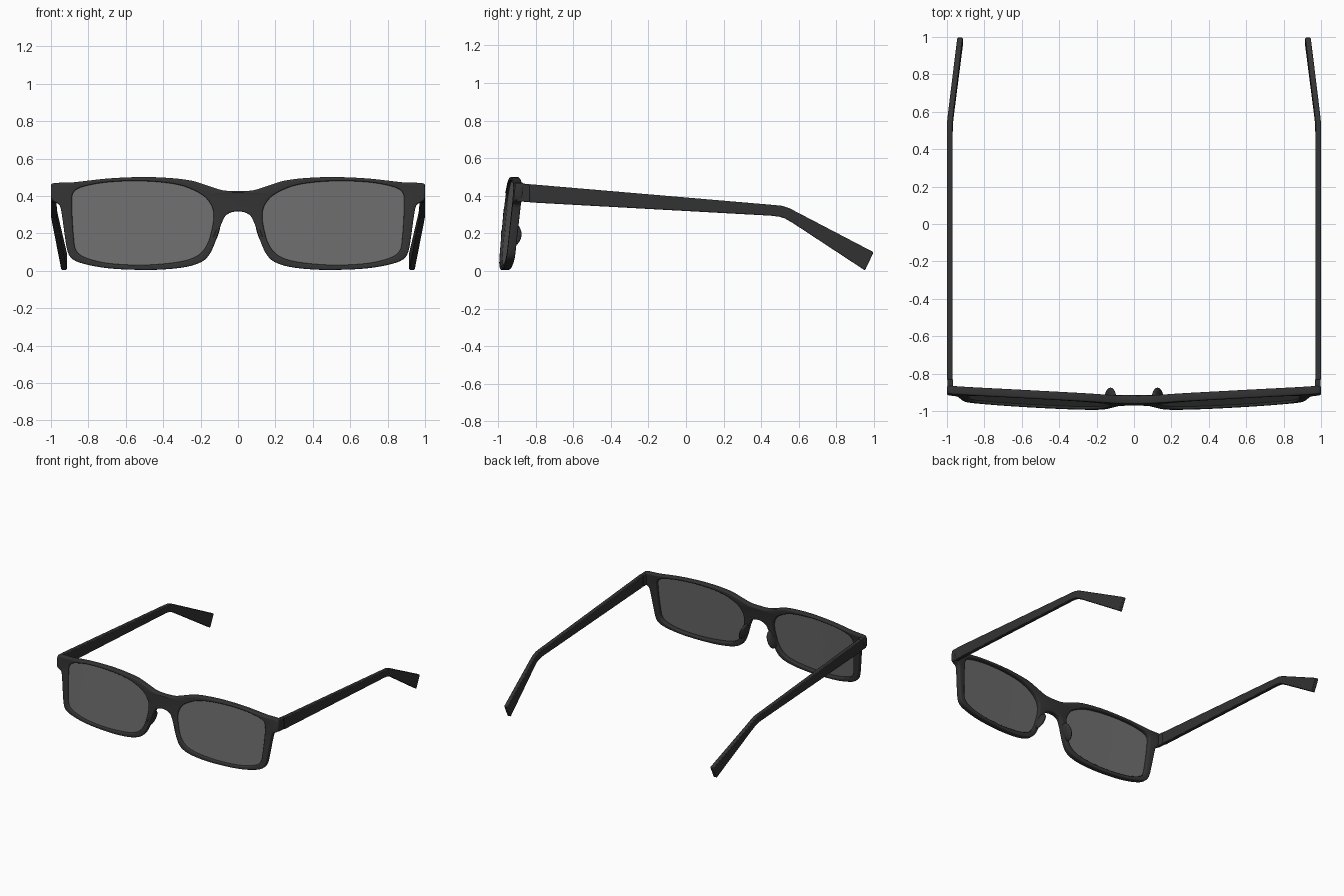
import bpy, bmesh
from mathutils import Vector, Matrix
from mathutils.geometry import interpolate_bezier

if "Cube" in bpy.data.objects:
    bpy.data.objects.remove(bpy.data.objects["Cube"])

# Half outline of the front (x, z), from bridge top around to bridge underside
OUTLINE = [(0, .426), (.08, .43), (.15, .451), (.25, .482), (.38, .497), (.52, .501), (.7, .493),
           (.88, .473), (.985, .468), (.998, .456), (.998, .385), (.985, .37), (.955, .352), (.942, .3),
           (.925, .18), (.91, .1), (.885, .062), (.82, .036), (.7, .014), (.54, .005), (.4, .007),
           (.27, .022), (.19, .05), (.152, .088), (.125, .145), (.106, .2), (.087, .255), (.06, .3), (0, .318)]
# Lens opening on the +x side
OPENING = [(.888, .39), (.872, .428), (.82, .452), (.7, .473), (.54, .48), (.4, .472), (.29, .452), (.19, .405),
           (.145, .355), (.13, .3), (.14, .22), (.165, .14), (.21, .085), (.28, .055), (.4, .037),
           (.54, .031), (.7, .041), (.81, .068), (.86, .1), (.876, .15)]


def front_y(x, z):
    """Mid-surface of the wrapped, tilted front."""
    return -.94 + .05 * abs(x) ** 1.4 - .1 * (.42 - z)


def smooth_loop(pts, steps=5):
    """Closed smooth curve through the points."""
    p = [Vector((x, z, 0)) for x, z in pts]
    n, out = len(p), []
    tan = [(p[(i + 1) % n] - p[i - 1]).normalized() for i in range(n)]
    for i in range(n):
        j = (i + 1) % n
        h = (p[j] - p[i]).length / 3
        out += interpolate_bezier(p[i], p[i] + tan[i] * h, p[j] - tan[j] * h, p[j], steps)[:-1]
    return out


def material(name, color):
    m = bpy.data.materials.new(name)
    m.diffuse_color = color
    m.use_nodes = True
    m.node_tree.nodes["Principled BSDF"].inputs["Base Color"].default_value = m.diffuse_color
    return m


def finish(obj, mat, angle=.6):
    obj.data.materials.clear()
    obj.data.materials.append(mat)
    bpy.ops.object.select_all(action='DESELECT')
    obj.select_set(True)
    bpy.context.view_layer.objects.active = obj
    bpy.ops.object.shade_smooth_by_angle(angle=angle)


def add_mesh(name, bm, mat, mirror=True, bevel=0):
    bmesh.ops.recalc_face_normals(bm, faces=bm.faces)
    me = bpy.data.meshes.new(name)
    bm.to_mesh(me)
    bm.free()
    obj = bpy.data.objects.new(name, me)
    bpy.context.collection.objects.link(obj)
    finish(obj, mat)
    if bevel:
        b = obj.modifiers.new("Bevel", 'BEVEL')
        b.width, b.segments = bevel, 2
    if mirror:
        obj.modifiers.new("Mirror", 'MIRROR').use_mirror_merge = False
    return obj


def loft(name, sections, mat, thick, bevel=.005):
    """Bar through sections of (outer x, top y, top z, bottom y, bottom z)."""
    bm = bmesh.new()
    rings = []
    for x, ty, tz, by, bz in sections:
        rings.append([bm.verts.new(c) for c in
                      ((x, ty, tz), (x - thick, ty, tz), (x - thick, by, bz), (x, by, bz))])
    for a, b in zip(rings, rings[1:]):
        for i in range(4):
            bm.faces.new((a[i], a[(i + 1) % 4], b[(i + 1) % 4], b[i]))
    bm.faces.new(rings[0])
    bm.faces.new(rings[-1])
    return add_mesh(name, bm, mat, bevel=bevel)


dark = material("dark_plastic", (.033, .033, .033, 1))
tint = material("grey_lens", (.15, .15, .15, 1))

# Front frame: filled outline with two openings, bevelled, then wrapped
cu = bpy.data.curves.new("front_frame_curve", 'CURVE')
cu.dimensions, cu.fill_mode = '2D', 'BOTH'
cu.extrude, cu.bevel_depth, cu.bevel_resolution, cu.offset = .014, .008, 2, -.008
full = OUTLINE + [(-x, z) for x, z in OUTLINE[-2:0:-1]]
for pts in (full, OPENING, [(-x, z) for x, z in OPENING]):
    loop = smooth_loop(pts)
    s = cu.splines.new('POLY')
    s.points.add(len(loop) - 1)
    for sp, v in zip(s.points, loop):
        sp.co = (v.x, v.y, 0, 1)
    s.use_cyclic_u = True
tmp = bpy.data.objects.new("frame_helper", cu)
bpy.context.collection.objects.link(tmp)
bpy.context.view_layer.update()
me = bpy.data.meshes.new_from_object(tmp.evaluated_get(bpy.context.evaluated_depsgraph_get()))
bpy.data.objects.remove(tmp)
bm = bmesh.new()
bm.from_mesh(me)
bmesh.ops.remove_doubles(bm, verts=bm.verts, dist=.0002)
for v in bm.verts:
    x, z, d = v.co
    v.co = (x, front_y(x, z) - d, z)
add_mesh("front_frame", bm, dark, mirror=False)

# Lenses: concentric rings following the wrap, edges tucked into the rim
bm = bmesh.new()
mid = Vector((.52, .255, 0))
loop = smooth_loop(OPENING, 4)
rings = []
for k in (1.01, .75, .5, .25):
    ring = []
    for p in loop:
        q = mid + (p - mid) * k
        ring.append(bm.verts.new((q.x, front_y(q.x, q.y) - .008, q.y)))
    rings.append(ring)
n = len(loop)
for a, b in zip(rings, rings[1:]):
    for i in range(n):
        bm.faces.new((a[i], a[(i + 1) % n], b[(i + 1) % n], b[i]))
bm.faces.new(rings[-1])
add_mesh("lenses", bm, tint)

# Nose pads
bm = bmesh.new()
bmesh.ops.create_uvsphere(bm, u_segments=24, v_segments=14, radius=1,
                          matrix=Matrix.Translation((.126, -.93, .195)) @ Matrix.Rotation(-.36, 4, 'Y')
                          @ Matrix.Diagonal((.02, .055, .07, 1)))
add_mesh("nose_pads", bm, dark)

# Hinge blocks between the front and the temples
loft("hinge_blocks", [(.997, -.9, .466, -.9, .37), (.997, -.83, .463, -.83, .367)], dark, .03)

# Temples with the bent ear ends
loft("temples", [(1, -.832, .462, -.832, .365), (1, .47, .351, .455, .294), (.999, .51, .347, .495, .289),
                 (.999, .55, .334, .525, .28), (.994, .6, .308, .57, .254),
                 (.945, .998, .1, .952, .003)], dark, .03)
